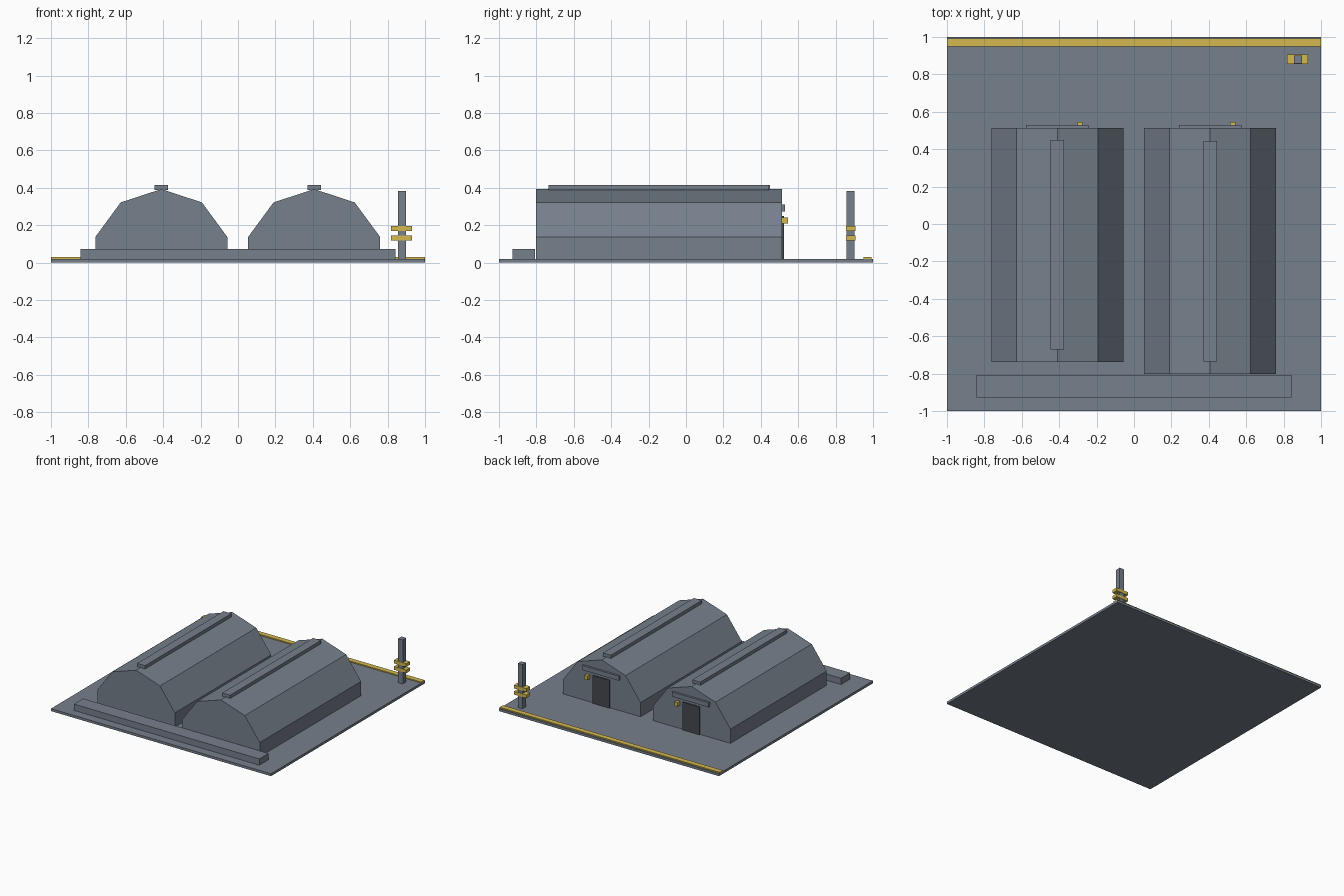
import bpy, bmesh

if "Cube" in bpy.data.objects:
    bpy.data.objects.remove(bpy.data.objects["Cube"])


def material(name, rgb):
    m = bpy.data.materials.new(name)
    m.diffuse_color = (*rgb, 1)
    m.use_nodes = True
    m.node_tree.nodes["Principled BSDF"].inputs["Base Color"].default_value = m.diffuse_color
    return m


SLATE = material("slate_grey", (0.18, 0.215, 0.26))
DARK = material("dark_door_grey", (0.06, 0.066, 0.075))
YELLOW = material("warning_yellow", (0.66, 0.48, 0.08))


def finish(name, bm, mat):
    bmesh.ops.recalc_face_normals(bm, faces=bm.faces)
    me = bpy.data.meshes.new(name)
    bm.to_mesh(me)
    bm.free()
    me.materials.append(mat)
    ob = bpy.data.objects.new(name, me)
    bpy.context.collection.objects.link(ob)


def box(name, x, y, z, mat):
    """Box from (min, max) ranges."""
    bm = bmesh.new()
    bmesh.ops.create_cube(bm, size=1)
    for v in bm.verts:
        v.co = [r[0] if c < 0 else r[1] for c, r in zip(v.co, (x, y, z))]
    finish(name, bm, mat)


def hut(name, cx, y0, y1):
    """Faceted barrel hut: half profile mirrored and extruded along y."""
    half = [(0.353, 0.02), (0.353, 0.137), (0.217, 0.322)]
    pts = half + [(0, 0.393)] + [(-x, z) for x, z in reversed(half)]
    bm = bmesh.new()
    face = bm.faces.new([bm.verts.new((cx + x, y0, z)) for x, z in pts])
    ext = bmesh.ops.extrude_face_region(bm, geom=[face])["geom"]
    bmesh.ops.translate(bm, vec=(0, y1 - y0, 0),
                        verts=[g for g in ext if isinstance(g, bmesh.types.BMVert)])
    finish(name, bm, SLATE)


# Ground slab, edge stripe and low wall
box("ground_slab", (-1, 1), (-1, 1), (0, 0.02), SLATE)
box("edge_stripe", (-1, 1), (0.95, 0.992), (0.018, 0.029), YELLOW)
box("low_wall", (-0.843, 0.843), (-0.927, -0.808), (0.018, 0.072), SLATE)

# Two huts with ridge vent, door, canopy and lamp at the back end
for side, cx, y0, r0, r1 in (("left", -0.41, -0.737, -0.672, 0.45),
                             ("right", 0.407, -0.803, -0.735, 0.445)):
    hut(side + "_hut", cx, y0, 0.513)
    box(side + "_ridge_vent", (cx - 0.036, cx + 0.036), (r0, r1), (0.388, 0.415), SLATE)
    box(side + "_door", (cx - 0.077, cx + 0.077), (0.505, 0.523), (0.02, 0.248), DARK)
    box(side + "_canopy", (cx - 0.167, cx + 0.167), (0.505, 0.53), (0.273, 0.31), SLATE)
    box(side + "_lamp", (cx + 0.107, cx + 0.135), (0.511, 0.545), (0.21, 0.242), YELLOW)

# Marker post with two yellow bands
box("marker_post", (0.855, 0.897), (0.858, 0.902), (0.018, 0.382), SLATE)
for i, z in enumerate((0.118, 0.17)):
    box(f"post_band_{i + 1}", (0.818, 0.93), (0.855, 0.905), (z, z + 0.026), YELLOW)
